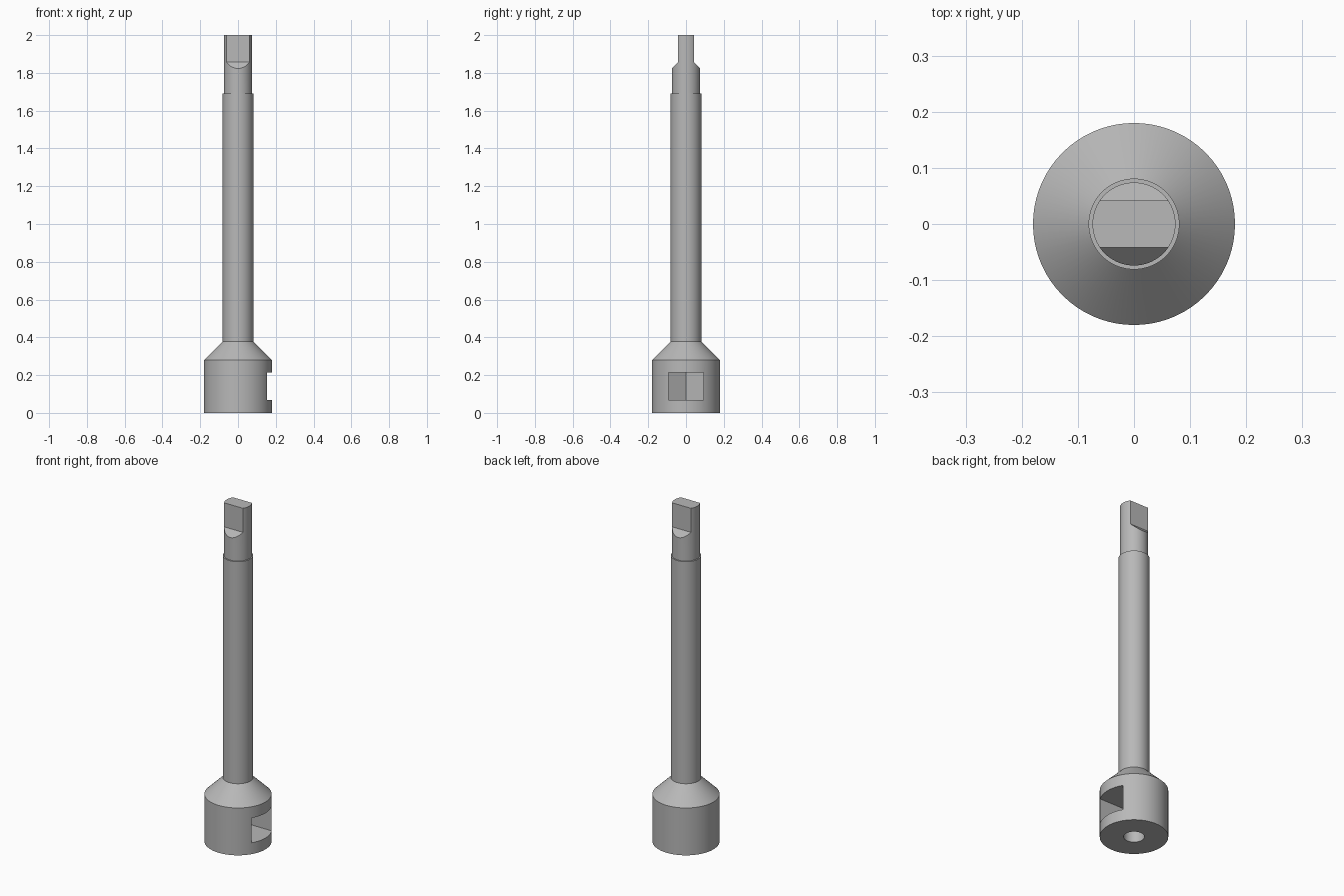
import bpy, bmesh, math
from mathutils import Matrix

if "Cube" in bpy.data.objects:
    bpy.data.objects.remove(bpy.data.objects["Cube"])

# Material
steel = bpy.data.materials.new("plain grey")
steel.use_nodes = True
grey = (0.48, 0.48, 0.48, 1)
steel.diffuse_color = grey
steel.node_tree.nodes["Principled BSDF"].inputs["Base Color"].default_value = grey


def add_object(name, bm):
    bmesh.ops.recalc_face_normals(bm, faces=bm.faces)
    mesh = bpy.data.meshes.new(name)
    bm.to_mesh(mesh)
    bm.free()
    obj = bpy.data.objects.new(name, mesh)
    mesh.materials.append(steel)
    bpy.context.collection.objects.link(obj)
    return obj


def lathe(name, profile, sides):
    """Spin (radius, height) points about z and cap both ends."""
    bm = bmesh.new()
    rings = []
    for r, z in profile:
        angles = [2 * math.pi * i / sides for i in range(sides)]
        rings.append([bm.verts.new((r * math.cos(a), r * math.sin(a), z)) for a in angles])
    for low, high in zip(rings, rings[1:]):
        for i in range(sides):
            j = (i + 1) % sides
            bm.faces.new((low[i], low[j], high[j], high[i]))
    bm.faces.new(rings[0])
    bm.faces.new(rings[-1])
    return add_object(name, bm)


def prism(name, outline, direction):
    """Extrude a closed outline of 3D points along a direction."""
    bm = bmesh.new()
    face = bm.faces.new([bm.verts.new(p) for p in outline])
    result = bmesh.ops.extrude_face_region(bm, geom=[face])
    moved = [g for g in result["geom"] if isinstance(g, bmesh.types.BMVert)]
    bmesh.ops.translate(bm, verts=moved, vec=direction)
    return add_object(name, bm)


def cut(target, cutter):
    mod = target.modifiers.new("cut", 'BOOLEAN')
    mod.operation = 'DIFFERENCE'
    mod.solver = 'EXACT'
    mod.object = cutter
    bpy.ops.object.select_all(action='DESELECT')
    bpy.context.view_layer.objects.active = target
    target.select_set(True)
    bpy.ops.object.modifier_apply(modifier=mod.name)
    bpy.data.objects.remove(cutter)


# Socket, cone, shaft and stepped tip in one turned body
body = lathe("extension_shaft", [
    (0.18, 0), (0.18, 0.28), (0.081, 0.377), (0.081, 1.69),
    (0.074, 1.69), (0.074, 2.0)], 72)

# Two flats with sloped shoulders on the tip
for side in (-1, 1):
    outline = [(-0.2, side * y, z) for y, z in
               ((0.042, 2.1), (0.042, 1.858), (0.092, 1.804), (0.2, 1.804), (0.2, 2.1))]
    cut(body, prism("flat_cutter", outline, (0.4, 0, 0)))

# Side pocket with a hexagonal inner end
half, z0, z1 = 0.093, 0.067, 0.214
corner = half / math.sqrt(3)
pocket = [(0.3, -half, z0), (0.3, half, z0), (-corner, half, z0),
          (-2 * corner, 0, z0), (-corner, -half, z0)]
cut(body, prism("pocket_cutter", pocket, (0, 0, z1 - z0)))

# Round hole from the underside into the pocket
cut(body, lathe("hole_cutter", [(0.055, -0.1), (0.055, 0.1)], 48))

# Smooth round walls, crisp edges
bpy.ops.object.select_all(action='DESELECT')
bpy.context.view_layer.objects.active = body
body.select_set(True)
bpy.ops.object.shade_smooth_by_angle(angle=math.radians(25))
